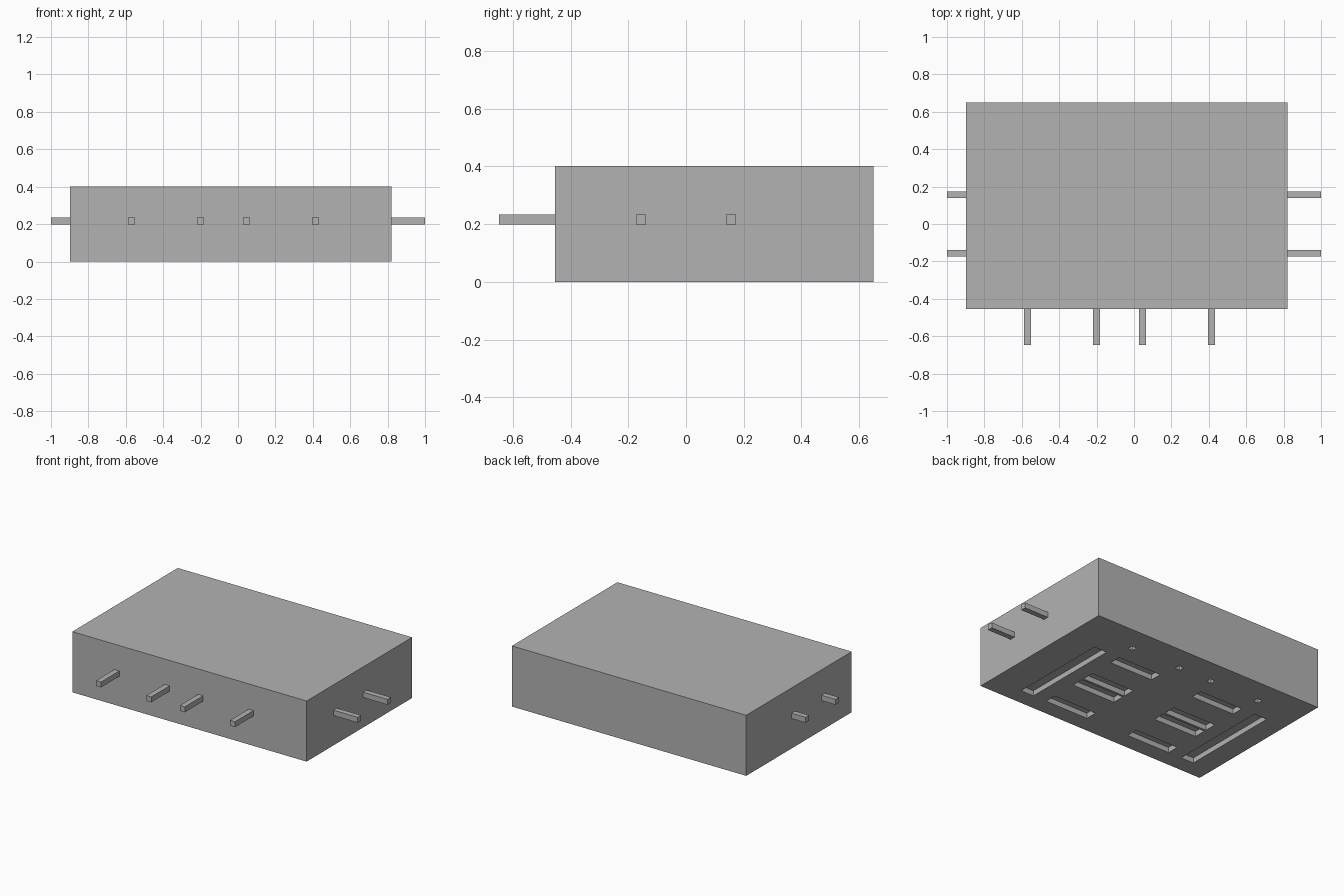
import bpy, bmesh
from mathutils import Matrix, Vector

if "Cube" in bpy.data.objects:
    bpy.data.objects.remove(bpy.data.objects["Cube"])

grey = bpy.data.materials.new("plain_grey")
grey.diffuse_color = (0.45, 0.45, 0.45, 1)
grey.use_nodes = True
grey.node_tree.nodes["Principled BSDF"].inputs["Base Color"].default_value = grey.diffuse_color


def boxes(name, spans):
    """One object from a list of (x0, x1, y0, y1, z0, z1) boxes."""
    bm = bmesh.new()
    for x0, x1, y0, y1, z0, z1 in spans:
        centre = Vector(((x0 + x1) / 2, (y0 + y1) / 2, (z0 + z1) / 2))
        size = Matrix.Diagonal((x1 - x0, y1 - y0, z1 - z0, 1))
        bmesh.ops.create_cube(bm, size=1, matrix=Matrix.Translation(centre) @ size)
    mesh = bpy.data.meshes.new(name)
    bm.to_mesh(mesh)
    bm.free()
    mesh.materials.append(grey)
    obj = bpy.data.objects.new(name, mesh)
    bpy.context.collection.objects.link(obj)
    return obj


# Extents of the casing, middle of the pin layout, pin half width and heights
LEFT, RIGHT, FRONT, BACK, TOP = -0.897, 0.822, -0.455, 0.65, 0.402
MID, HALF = -0.0775, 0.018
LOW, HIGH, DEPTH = 0.198, 0.234, 0.035
pin_x = [MID + s * d for s in (-1, 1) for d in (0.123, 0.492)]

# Casing
casing = boxes("casing", [(LEFT, RIGHT, FRONT, BACK, 0, TOP)])

# Slots in the underside, mirrored about the pin layout's middle
slots = []
for side in (-1, 1):
    def slot(a, b, y0, y1):
        x0, x1 = sorted((MID + side * a, MID + side * b))
        slots.append((x0, x1, y0, y1, -0.05, DEPTH))
    slot(0.58, 0.675, -0.342, 0.342)      # long end slot
    slot(0.16, 0.48, 0.262, 0.342)        # back slot
    slot(0.16, 0.48, -0.342, -0.262)      # front slot
    slot(0.16, 0.48, 0.008, 0.09)         # paired middle slots
    slot(0.16, 0.48, -0.09, -0.008)

# Small square sockets near the back edge
slots += [(x - HALF, x + HALF, 0.46, 0.496, -0.05, DEPTH) for x in pin_x]

cutter = boxes("underside_cutter", slots)
cutter.hide_render = True
cutter.hide_viewport = True
cut = casing.modifiers.new("underside", "BOOLEAN")
cut.operation = "DIFFERENCE"
cut.solver = "EXACT"
cut.object = cutter

# Front pins
boxes("front_pins", [(x - HALF, x + HALF, -0.648, FRONT, LOW, HIGH) for x in pin_x])

# Side pins
for name, x0, x1 in (("left_pins", -1, LEFT), ("right_pins", RIGHT, 1)):
    boxes(name, [(x0, x1, y - HALF, y + HALF, LOW, HIGH) for y in (-0.156, 0.156)])
